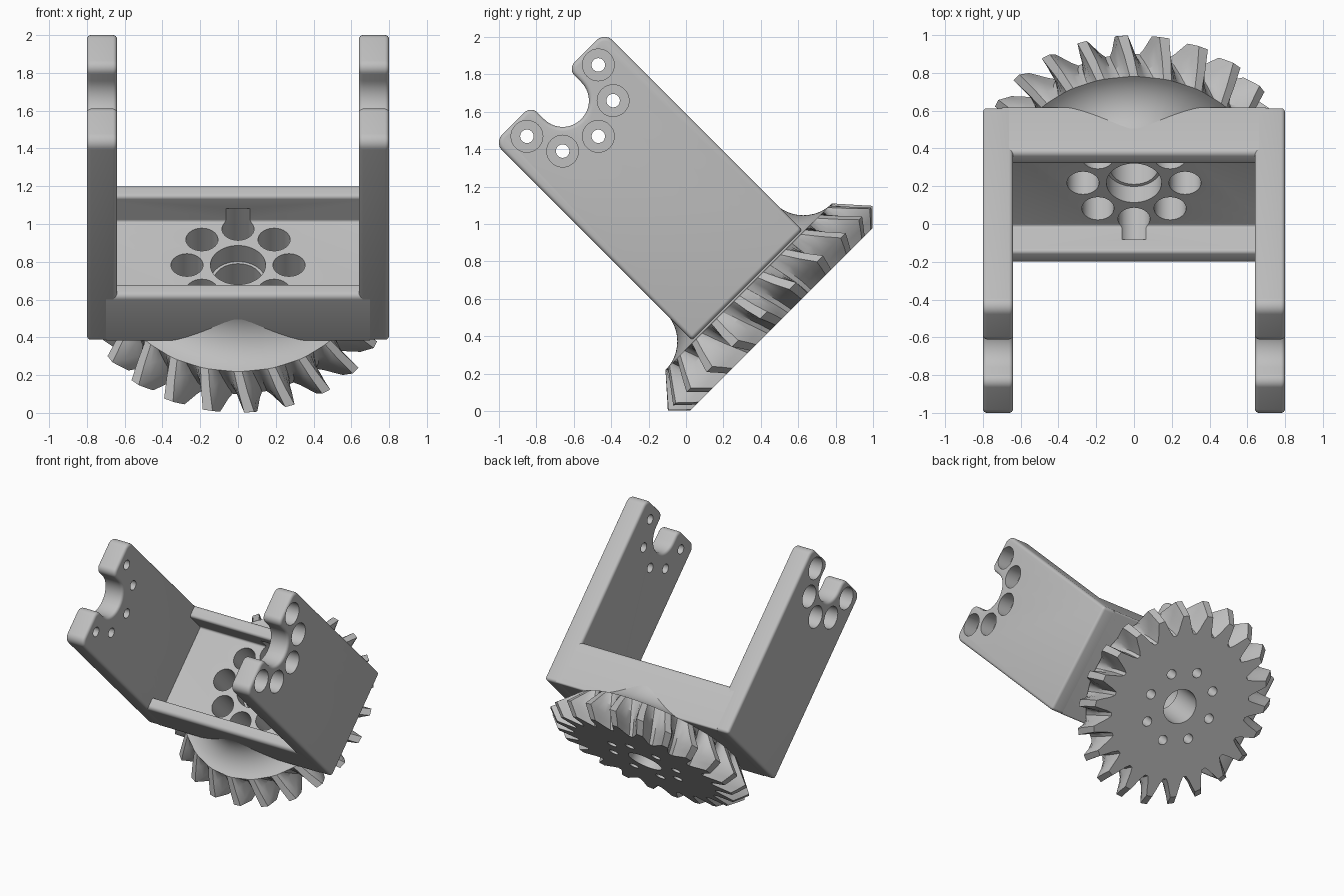
import bpy, bmesh
from math import sin, cos, pi, radians, tan
from mathutils import Vector, Matrix

cube = bpy.data.objects.get("Cube")
if cube:
    bpy.data.objects.remove(cube)

# Parts are built with the gear axis along local z, then leaned forward 45 degrees
TILT = Matrix.Translation((0, 0.5, 0.5)) @ Matrix.Rotation(radians(45), 4, 'X')

grey = bpy.data.materials.new("light_grey")
grey.use_nodes = True
grey.diffuse_color = (0.52, 0.52, 0.52, 1)
grey.node_tree.nodes["Principled BSDF"].inputs["Base Color"].default_value = grey.diffuse_color


def loft(bm, rings):
    """Skin closed rings of points into a capped solid."""
    vs = [[bm.verts.new(p) for p in ring] for ring in rings]
    n = len(vs[0])
    for lo, hi in zip(vs, vs[1:]):
        for i in range(n):
            j = (i + 1) % n
            bm.faces.new((lo[i], lo[j], hi[j], hi[i]))
    bm.faces.new(vs[0][::-1])
    bm.faces.new(vs[-1])


def lathe(bm, profile, matrix, n=32):
    """Revolve (radius, height) pairs around z."""
    loft(bm, [[matrix @ Vector((r * cos(2 * pi * i / n), r * sin(2 * pi * i / n), h))
               for i in range(n)] for r, h in profile])


def rounded(corners, steps=10):
    """Outline through (u, v, radius) corners with each corner filleted."""
    out = []
    for i, (u, v, r) in enumerate(corners):
        p = Vector((u, v))
        d1 = (Vector(corners[i - 1][:2]) - p).normalized()
        d2 = (Vector(corners[(i + 1) % len(corners)][:2]) - p).normalized()
        if r == 0:
            out.append(p)
            continue
        half = d1.angle(d2) / 2
        centre = p + (d1 + d2).normalized() * r / sin(half)
        start = p + d1 * r / tan(half) - centre
        end = p + d2 * r / tan(half) - centre
        sweep = start.angle(end)
        for k in range(steps + 1):
            t = k / steps
            out.append(centre + (start * sin((1 - t) * sweep) + end * sin(t * sweep)) / sin(sweep))
    return out


def extrude(bm, outline, x0, x1):
    loft(bm, [[Vector((x, p.x, p.y)) for p in outline] for x in (x0, x1)])


def make(name, bm):
    bmesh.ops.recalc_face_normals(bm, faces=bm.faces)
    mesh = bpy.data.meshes.new(name)
    bm.to_mesh(mesh)
    bm.free()
    obj = bpy.data.objects.new(name, mesh)
    bpy.context.collection.objects.link(obj)
    obj.matrix_world = TILT
    mesh.materials.append(grey)
    return obj


def finish(obj, cutters, bevel=0):
    """Round the edges, cut the holes, bake and shade."""
    if bevel:
        mod = obj.modifiers.new("edges", 'BEVEL')
        mod.width, mod.segments = bevel, 4
        mod.limit_method, mod.angle_limit = 'ANGLE', radians(40)
    for cutter in cutters:
        mod = obj.modifiers.new("holes", 'BOOLEAN')
        mod.operation, mod.solver, mod.object = 'DIFFERENCE', 'EXACT', cutter
    bpy.context.view_layer.update()
    baked = bpy.data.meshes.new_from_object(obj.evaluated_get(bpy.context.evaluated_depsgraph_get()))
    obj.modifiers.clear()
    obj.data = baked
    bpy.ops.object.select_all(action='DESELECT')
    obj.select_set(True)
    bpy.context.view_layer.objects.active = obj
    bpy.ops.object.shade_smooth_by_angle(angle=radians(32))


# Hole pattern: stepped bore ringed by counterbored screw holes
HOLE_RING, BORE, SCREW = 0.27, 0.085, 0.036
bm = bmesh.new()
lathe(bm, [(0.13, -0.1), (0.13, 0.28), (0.146, 0.28), (0.146, 0.5)], Matrix(), 48)
for k in range(8):
    spot = Matrix.Translation((HOLE_RING * cos(k * pi / 4), HOLE_RING * sin(k * pi / 4), 0))
    lathe(bm, [(SCREW, -0.1), (SCREW, 0.1), (BORE, 0.1), (BORE, 0.5)], spot)
hub_cutter = make("hub_hole_cutter", bm)

# Clearance of the tray pocket inside the gear neck
bm = bmesh.new()
extrude(bm, [Vector(p) for p in ((-0.33, 0.39), (0.33, 0.39), (0.33, 0.56), (-0.33, 0.56))], -0.64, 0.64)
pocket_cutter = make("pocket_cutter", bm)

# Bevel gear with spiral teeth, flowing into a coved neck
TEETH, COLS = 22, 8
# height, tip radius, root radius, spiral angle
levels = [(-0.014, 0.69, 0.54, 6.5), (0.028, 0.733, 0.555, 5.5), (0.07, 0.775, 0.572, 4.4),
          (0.15, 0.703, 0.602, 2.2), (0.233, 0.63, 0.627, 0)]
# share of the pitch and tooth height for each column of one tooth
tooth = [(-0.42, 0.07), (-0.3, 0.32), (-0.2, 0.68), (-0.12, 1), (0.12, 1), (0.2, 0.68), (0.3, 0.32), (0.42, 0.07)]


def gear_ring(h, tip, root, twist):
    ring = []
    for k in range(TEETH):
        for share, rise in tooth:
            ang = (k + share) * 2 * pi / TEETH + radians(twist)
            r = root + (tip - root) * rise
            ring.append(Vector((r * sin(ang), -r * cos(ang), h)))
    return ring


bm = bmesh.new()
rings = [gear_ring(*lv) for lv in levels]
for k in range(1, 13):
    t = k / 12 * pi / 2
    r = 0.63 - 0.217 * sin(t)
    rings.append(gear_ring(0.45 - 0.217 * cos(t), r, r, 0))
loft(bm, rings)
gear = make("bevel_gear", bm)

# Tray joining the arms: floor with a rail along each side
half = [(0.417, 0.245, 0.012), (0.417, 0.587, 0.03), (0.325, 0.587, 0.02), (0.325, 0.4, 0.015)]
tray_outline = rounded(half + [(-u, v, r) for u, v, r in reversed(half)], 6)
bm = bmesh.new()
extrude(bm, tray_outline, -0.7, 0.7)
tray = make("tray", bm)

finish(gear, [pocket_cutter, hub_cutter])
finish(tray, [hub_cutter])

# Arms: slabs with a rounded notch at the tip and five counterbored holes
NOTCH = 1.64
half = [(0.417, 0.245, 0), (0.417, 1.74, 0.06), (0.14, 1.74, 0.05), (0.14, NOTCH - 0.14, 0.138)]
arm_outline = rounded(half + [(-u, v, r) for u, v, r in reversed(half)])
cutters = [hub_cutter, pocket_cutter]
for side, name in ((1, "left"), (-1, "right")):
    bm = bmesh.new()
    extrude(bm, arm_outline, side * 0.64, side * 0.8)
    arm = make(name + "_arm", bm)
    bm = bmesh.new()
    for k in range(5):
        ang = -k * pi / 4
        spot = Matrix.Translation((0, HOLE_RING * cos(ang), NOTCH + HOLE_RING * sin(ang)))
        spot = spot @ Matrix.Rotation(side * pi / 2, 4, 'Y')
        lathe(bm, [(SCREW, 0.55), (SCREW, 0.69), (BORE, 0.69), (BORE, 0.9)], spot)
    cutter = make(name + "_arm_hole_cutter", bm)
    cutters.append(cutter)
    finish(arm, [cutter], 0.022)

for cutter in cutters:
    bpy.data.objects.remove(cutter)
